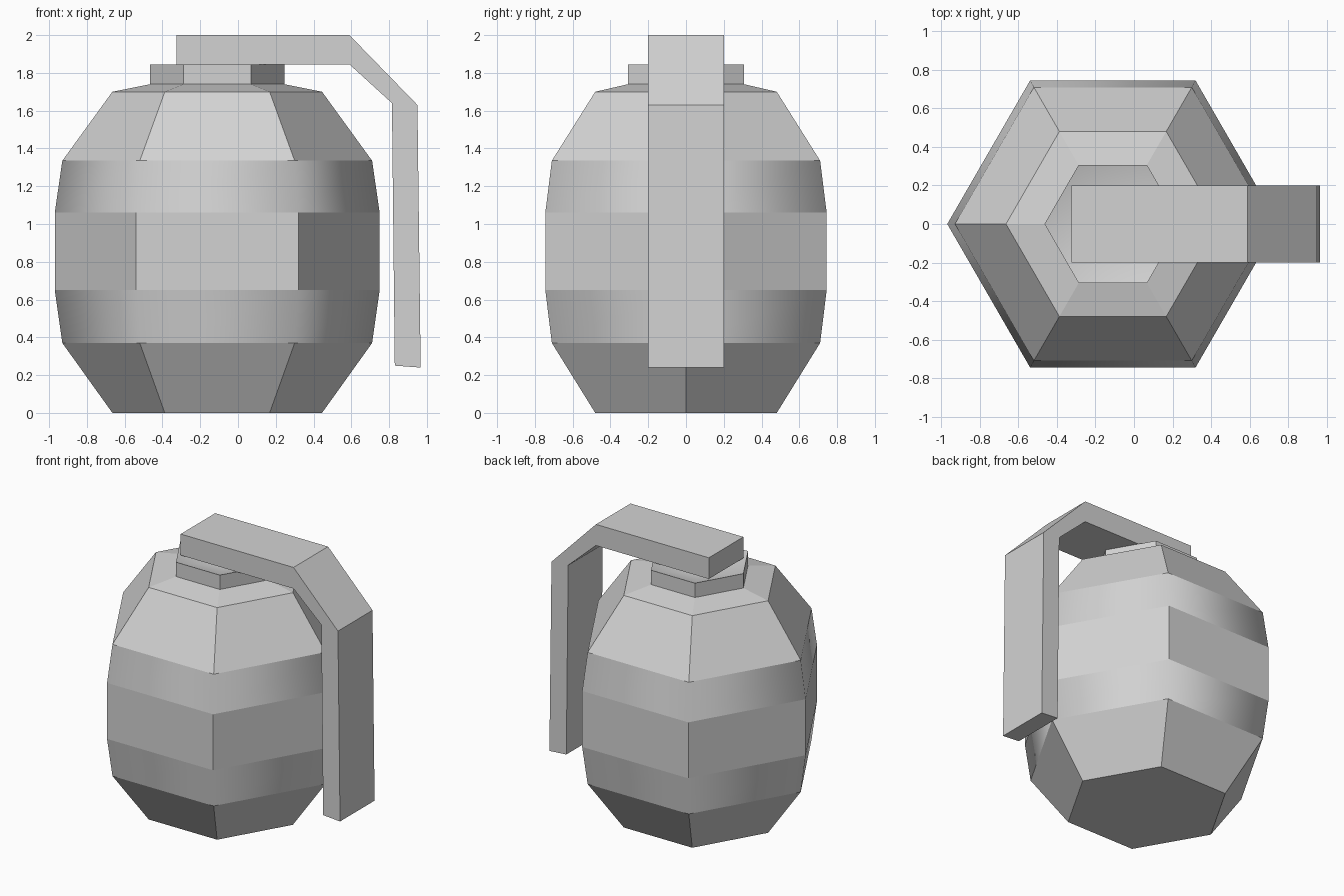
import bpy, bmesh
from math import cos, sin, pi

cube = bpy.data.objects.get("Cube")
if cube:
    bpy.data.objects.remove(cube, do_unlink=True)

# Single plain grey
grey = bpy.data.materials.new("light_grey")
grey.use_nodes = True
colour = (0.65, 0.65, 0.65, 1)
grey.diffuse_color = colour
grey.node_tree.nodes["Principled BSDF"].inputs["Base Color"].default_value = colour


def finish(name, bm):
    bmesh.ops.recalc_face_normals(bm, faces=bm.faces)
    mesh = bpy.data.meshes.new(name)
    bm.to_mesh(mesh)
    bm.free()
    mesh.materials.append(grey)
    obj = bpy.data.objects.new(name, mesh)
    bpy.context.collection.objects.link(obj)
    return obj


# Six-sided body: radius, height, and whether the band above is smooth
SIDES = 6
CENTRE_X = -0.11
profile = [(0.555, 0.0, False), (0.82, 0.37, True), (0.86, 0.65, False),
           (0.86, 1.06, True), (0.82, 1.335, False), (0.555, 1.7, False),
           (0.355, 1.74, False), (0.355, 1.845, False)]
bm = bmesh.new()
rings = [[bm.verts.new((CENTRE_X + r * cos(2 * pi * i / SIDES),
                        r * sin(2 * pi * i / SIDES), z)) for i in range(SIDES)]
         for r, z, _ in profile]
for k in range(len(rings) - 1):
    low, high = rings[k], rings[k + 1]
    for i in range(SIDES):
        j = (i + 1) % SIDES
        face = bm.faces.new((low[i], low[j], high[j], high[i]))
        face.smooth = profile[k][2]
bm.faces.new(rings[0][::-1])

# Shallow smooth dish inside the neck rim
dish_bottom = bm.verts.new((CENTRE_X, 0, 1.74))
for i in range(SIDES):
    face = bm.faces.new((rings[-1][i], rings[-1][(i + 1) % SIDES], dish_bottom))
    face.smooth = True

# Keep the horizontal rings crisp
for ring in rings:
    for i in range(SIDES):
        bm.edges.get((ring[i], ring[(i + 1) % SIDES])).smooth = False
finish("body", bm)

# Bent lever: side outline extruded across its width
outline = [(-0.325, 2.0), (0.59, 2.0), (0.95, 1.63), (0.967, 0.24),
           (0.83, 0.25), (0.815, 1.64), (0.59, 1.845), (-0.325, 1.845)]
HALF_WIDTH = 0.2
bm = bmesh.new()
side = bm.faces.new([bm.verts.new((x, -HALF_WIDTH, z)) for x, z in outline])
extruded = bmesh.ops.extrude_face_region(bm, geom=[side], use_keep_orig=True)
moved = [v for v in extruded["geom"] if isinstance(v, bmesh.types.BMVert)]
bmesh.ops.translate(bm, verts=moved, vec=(0, 2 * HALF_WIDTH, 0))
finish("lever", bm)
